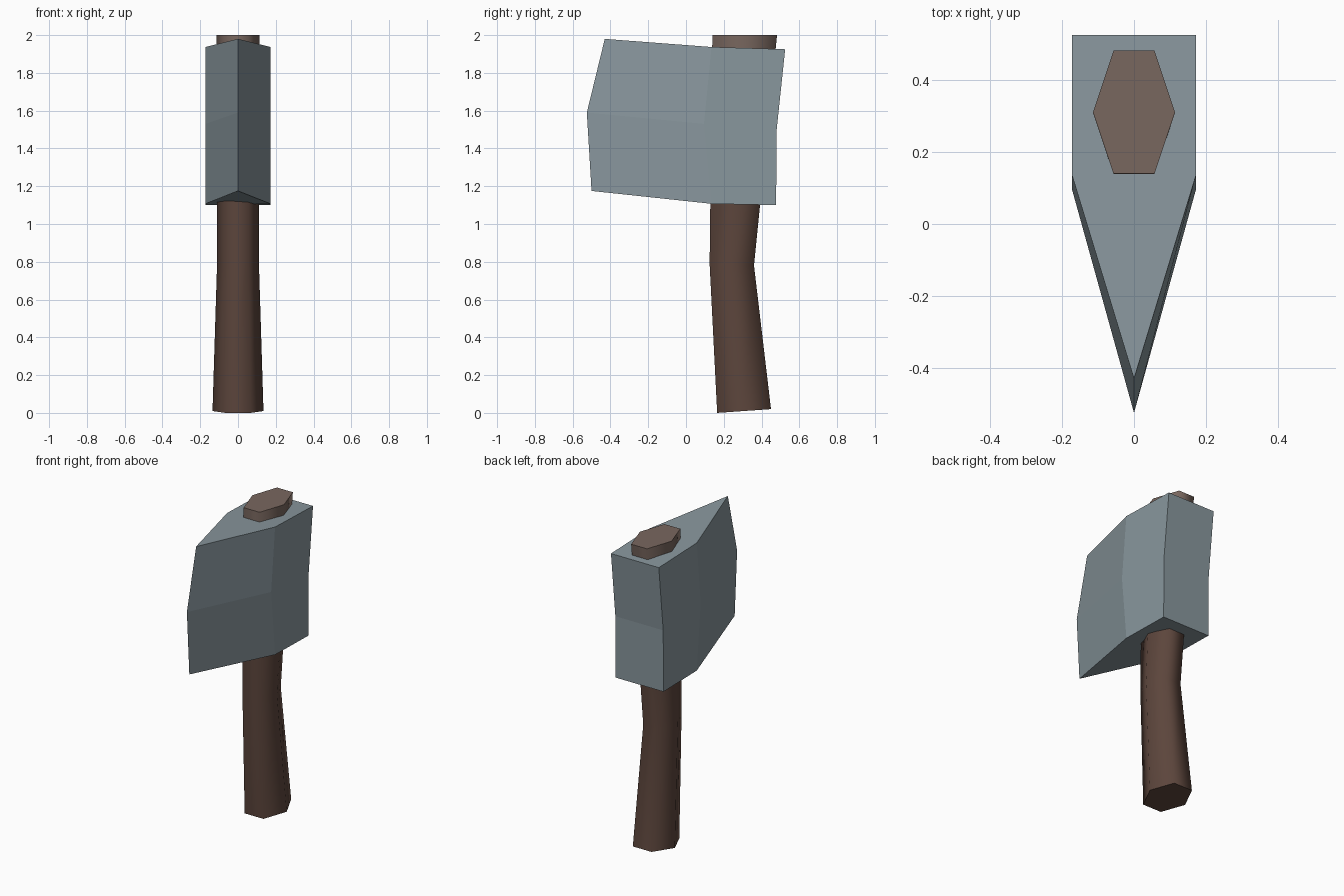
import bpy
import math

if "Cube" in bpy.data.objects:
    bpy.data.objects.remove(bpy.data.objects["Cube"])


def material(name, rgb):
    m = bpy.data.materials.new(name)
    m.diffuse_color = (*rgb, 1.0)
    m.use_nodes = True
    m.node_tree.nodes["Principled BSDF"].inputs["Base Color"].default_value = m.diffuse_color
    return m


steel = material("steel grey", (0.25, 0.31, 0.34))
dark_wood = material("dark wood", (0.107, 0.06, 0.045))
cut_wood = material("cut wood", (0.19, 0.135, 0.113))


def loft(name, rings, materials):
    """Skin a stack of equal-length rings (counter-clockwise from above), capped at both ends."""
    n = len(rings[0])
    verts = [p for ring in rings for p in ring]
    faces = [tuple(reversed(range(n)))]
    for r in range(len(rings) - 1):
        for i in range(n):
            j = (i + 1) % n
            a, b = r * n, (r + 1) * n
            faces.append((a + i, a + j, b + j, b + i))
    faces.append(tuple(range(len(verts) - n, len(verts))))
    mesh = bpy.data.meshes.new(name)
    mesh.from_pydata(verts, [], faces)
    for m in materials:
        mesh.materials.append(m)
    obj = bpy.data.objects.new(name, mesh)
    bpy.context.collection.objects.link(obj)
    return obj


# Handle: bent six-sided shaft; each section is front y, front z, back y, back z, half width
def hexagon(y0, z0, y1, z1, w):
    yc, zc = (y0 + y1) / 2, (z0 + z1) / 2
    h = w / 2
    return [(-h, y0, z0), (h, y0, z0), (w, yc, zc),
            (h, y1, z1), (-h, y1, z1), (-w, yc, zc)]


sections = [
    (0.165, 0.00, 0.45, 0.02, 0.135),
    (0.125, 0.79, 0.36, 0.78, 0.111),
    (0.138, 1.90, 0.472, 1.90, 0.113),
    (0.140, 2.00, 0.482, 2.00, 0.114),
]
handle = loft("handle", [hexagon(*s) for s in sections], [dark_wood, cut_wood])
for p in handle.data.polygons:
    p.material_index = 1 if p.center.z > 1.92 else 0
bpy.context.view_layer.objects.active = handle
handle.select_set(True)
bpy.ops.object.shade_smooth_by_angle(angle=math.radians(80))
handle.select_set(False)


# Axe head: wedge section with a sharp edge, shoulders and a square back (y, z pairs)
def wedge(edge, shoulder, back, w=0.172):
    return [(0, *edge), (w, *shoulder), (w, *back), (-w, *back), (-w, *shoulder)]


loft("axe_head", [
    wedge((-0.50, 1.175), (0.135, 1.107), (0.477, 1.10)),
    wedge((-0.525, 1.59), (0.095, 1.53), (0.48, 1.50)),
    wedge((-0.43, 1.98), (0.135, 1.937), (0.525, 1.925)),
], [steel])
